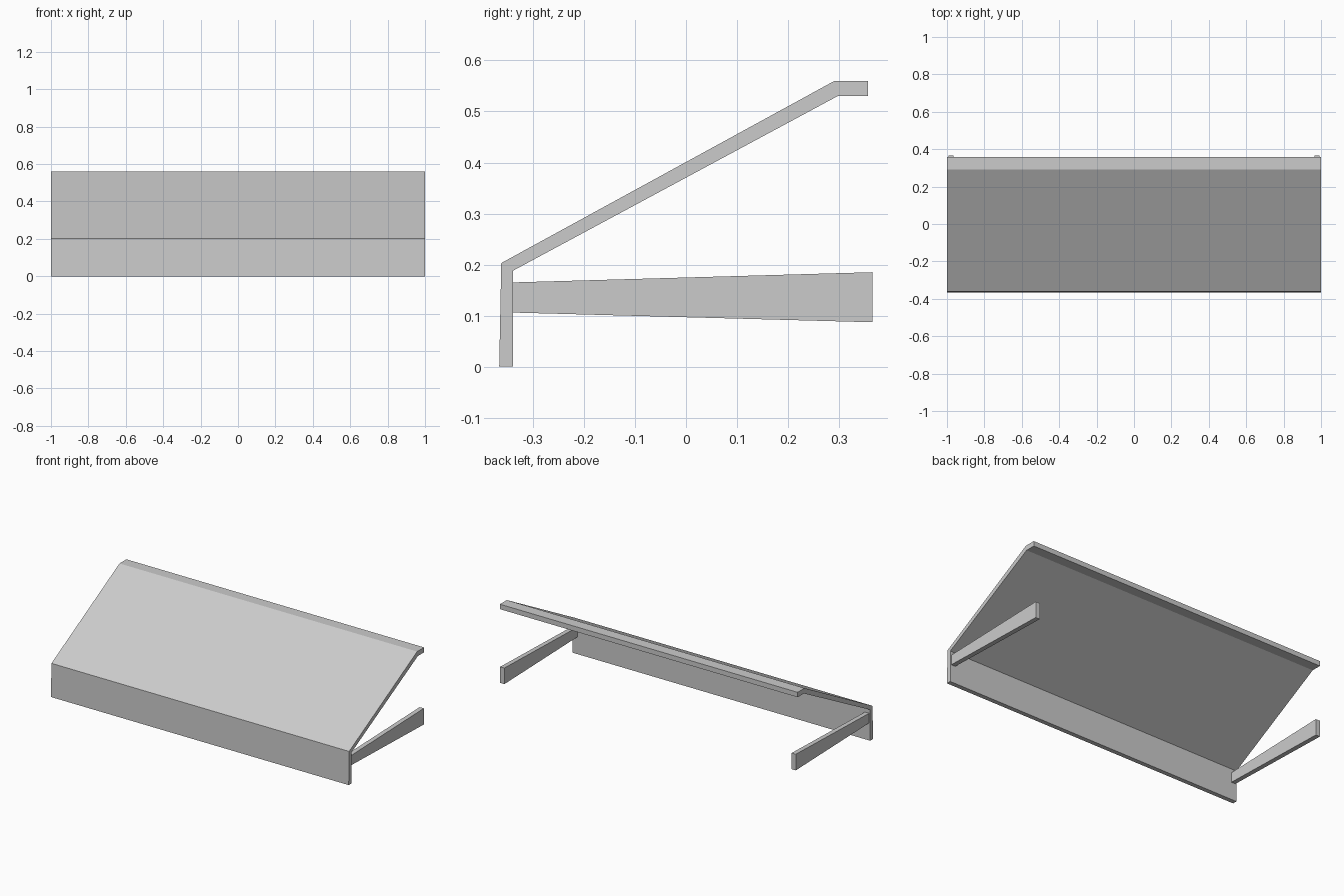
import bpy
import bmesh

cube = bpy.data.objects.get("Cube")
if cube:
    bpy.data.objects.remove(cube, do_unlink=True)

# Single painted finish
GREY = (0.6, 0.6, 0.6, 1.0)
paint = bpy.data.materials.new("light grey")
paint.use_nodes = True
paint.diffuse_color = GREY
paint.node_tree.nodes["Principled BSDF"].inputs["Base Color"].default_value = GREY


def extrude_profile(name, profile, x0, x1):
    """Extrude a side profile of (y, z) points from x0 to x1."""
    bm = bmesh.new()
    face = bm.faces.new([bm.verts.new((x0, y, z)) for y, z in profile])
    result = bmesh.ops.extrude_face_region(bm, geom=[face])
    moved = [v for v in result["geom"] if isinstance(v, bmesh.types.BMVert)]
    bmesh.ops.translate(bm, verts=moved, vec=(x1 - x0, 0, 0))
    bmesh.ops.recalc_face_normals(bm, faces=bm.faces)
    mesh = bpy.data.meshes.new(name)
    bm.to_mesh(mesh)
    bm.free()
    mesh.materials.append(paint)
    obj = bpy.data.objects.new(name, mesh)
    bpy.context.collection.objects.link(obj)
    return obj


# Bent sheet: upright front panel, sloping top and flat rear lip
canopy = [(-0.366, 0), (-0.339, 0), (-0.339, 0.188), (0.297, 0.53),
          (0.357, 0.53), (0.357, 0.56), (0.291, 0.56), (-0.362, 0.203)]
extrude_profile("canopy_panel", canopy, -1, 1)

# Tapered mounting arms, one at each end
arm = [(-0.34, 0.106), (0.365, 0.087), (0.365, 0.185), (-0.34, 0.165)]
for side, sign in (("left", 1), ("right", -1)):
    extrude_profile(side + "_arm", arm, sign * 0.965, sign * 0.993)
